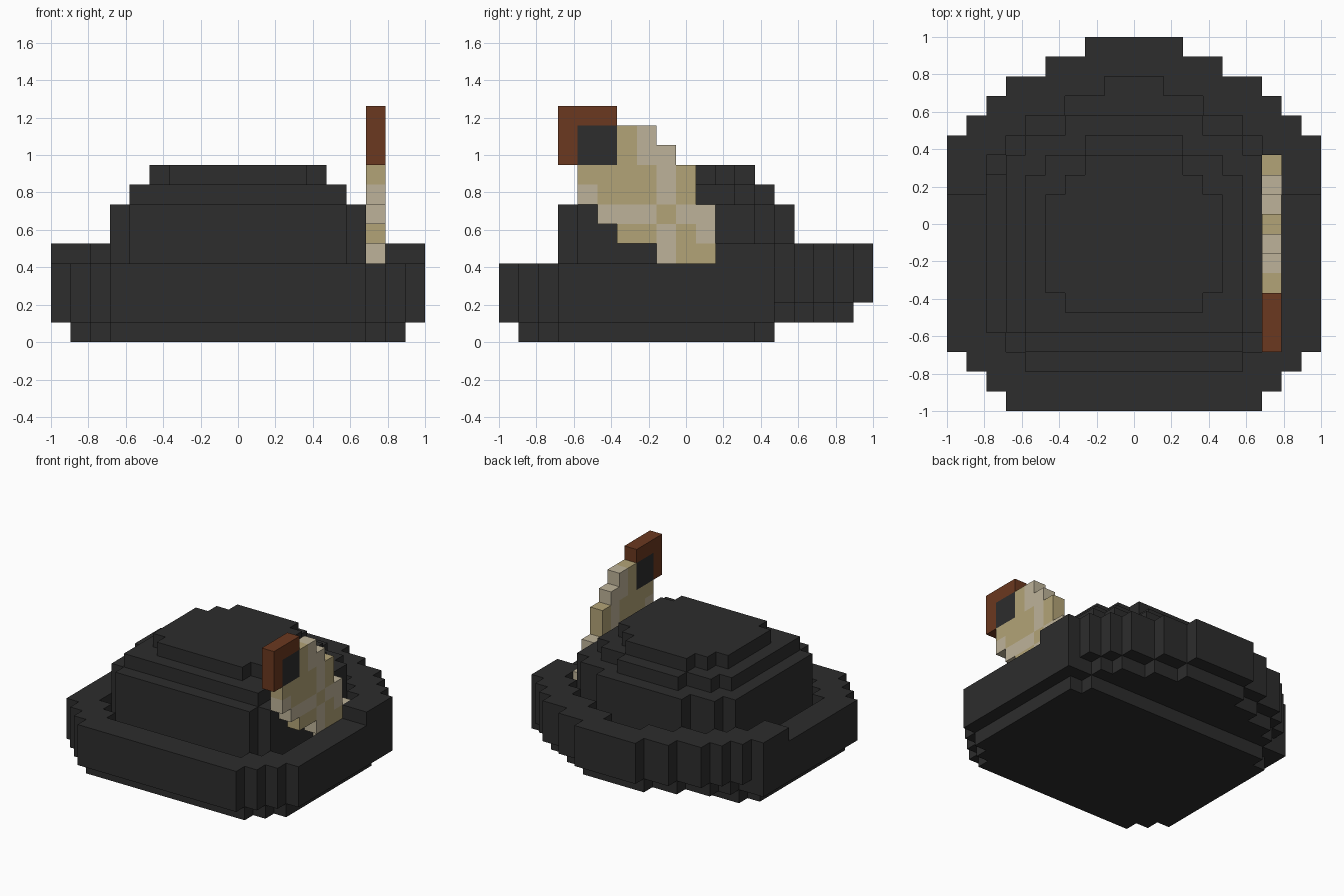
import bpy, bmesh, math
from mathutils import Vector

if "Cube" in bpy.data.objects:
    bpy.data.objects.remove(bpy.data.objects["Cube"])

U = 2 / 19          # one block
MID = 9             # centre column


def material(name, rgb):
    m = bpy.data.materials.new(name)
    m.diffuse_color = (*rgb, 1)
    m.use_nodes = True
    m.node_tree.nodes["Principled BSDF"].inputs["Base Color"].default_value = m.diffuse_color
    return m


MATS = {
    'D': material("charcoal felt", (0.026, 0.026, 0.026)),
    'T': material("tan plume", (0.45, 0.37, 0.185)),
    'L': material("pale plume", (0.515, 0.45, 0.32)),
    'B': material("brown tip", (0.147, 0.04, 0.014)),
}
KEYS = list(MATS)


def outline(*spans):
    """Symmetric plan: (first row, last row, blocks either side of centre)."""
    return {(x, y) for a, b, h in spans
            for y in range(a, b + 1) for x in range(MID - h, MID + h + 1)}


def stack(plan, z0, z1):
    return {(x, y, z): 'D' for x, y in plan for z in range(z0, z1)}


# Plans of the hat
brim_plan = outline((0, 0, 6), (1, 1, 7), (2, 2, 8), (3, 13, 9), (14, 14, 8),
                    (15, 15, 7), (16, 16, 6), (17, 17, 4), (18, 18, 2))
brim_under = outline((0, 0, 6), (1, 1, 7), (2, 2, 8), (3, 13, 9), (14, 14, 7),
                     (15, 15, 6), (16, 16, 4), (17, 17, 2))
base_plan = outline((1, 1, 6), (2, 2, 7), (3, 12, 8), (13, 13, 7))
hollow = outline((2, 2, 5), (3, 3, 6), (4, 12, 7), (13, 13, 6),
                 (14, 14, 5), (15, 15, 3), (16, 16, 1))
crown_low = outline((3, 3, 5), (4, 12, 6), (13, 13, 5), (14, 14, 3))
crown_mid = outline((4, 11, 5), (12, 12, 4), (13, 13, 2))
crown_top = outline((5, 5, 3), (6, 10, 4), (11, 11, 3), (12, 12, 2))

# Base plate, upturned brim with a sunken channel, stepped crown
base = stack(base_plan, 0, 1)
back_floor = {c for c in hollow if c[1] >= 12} - crown_low
brim = stack((brim_under - hollow) | back_floor, 1, 2)
brim.update(stack(brim_plan - hollow, 2, 4))
brim.update(stack({c for c in brim_plan - hollow if c[1] >= 11}, 4, 5))
crown = stack(crown_low, 1, 7)
crown.update(stack(crown_mid, 7, 8))
crown.update(stack(crown_top, 8, 9))

# Plume: for each row from the front, lowest block and colours going up
plume_rows = {4: (7, "LTDD"), 5: (6, "LTTDD"), 6: (5, "TLTTTT"),
              7: (5, "TLTTLL"), 8: (4, "LLTLLL"), 9: (3, "LTTLTT"),
              10: (3, "TTLL"), 11: (2, "TTL"), 12: (2, "LT")}
plume = {(16, y, z0 + i): c for y, (z0, s) in plume_rows.items()
         for i, c in enumerate(s)}
tip = {(16, y, z): 'B' for y in (3, 4, 5) for z in (9, 10, 11)
       if y == 3 or z == 11}

parts = {"hat_base": base, "hat_brim": brim, "hat_crown": crown,
         "plume": plume, "plume_tip": tip}
filled = set().union(*parts.values())
DIRS = [(1, 0, 0), (-1, 0, 0), (0, 1, 0), (0, -1, 0), (0, 0, 1), (0, 0, -1)]


def build(name, blocks):
    """Skin the exposed block sides, then merge flat areas of one colour."""
    bm = bmesh.new()
    verts = {}
    for cell, key in blocks.items():
        centre = Vector(cell) + Vector((0.5, 0.5, 0.5))
        for d in DIRS:
            if tuple(c + e for c, e in zip(cell, d)) in filled:
                continue
            n = Vector(d)
            a = Vector((d[1], d[2], d[0]))
            b = n.cross(a)
            loop = []
            for s, t in ((1, 1), (-1, 1), (-1, -1), (1, -1)):
                p = centre + (n + a * s + b * t) / 2
                k = tuple(round(v) for v in p)
                if k not in verts:
                    verts[k] = bm.verts.new(((k[0] - 9.5) * U,
                                             (k[1] - 9.5) * U, k[2] * U))
                loop.append(verts[k])
            bm.faces.new(loop).material_index = KEYS.index(key)
    bmesh.ops.dissolve_limit(bm, angle_limit=math.radians(1),
                             verts=bm.verts[:], edges=bm.edges[:],
                             delimit={'MATERIAL'})
    mesh = bpy.data.meshes.new(name)
    bm.to_mesh(mesh)
    bm.free()
    for m in MATS.values():
        mesh.materials.append(m)
    bpy.context.collection.objects.link(bpy.data.objects.new(name, mesh))


for name, blocks in parts.items():
    build(name, blocks)
